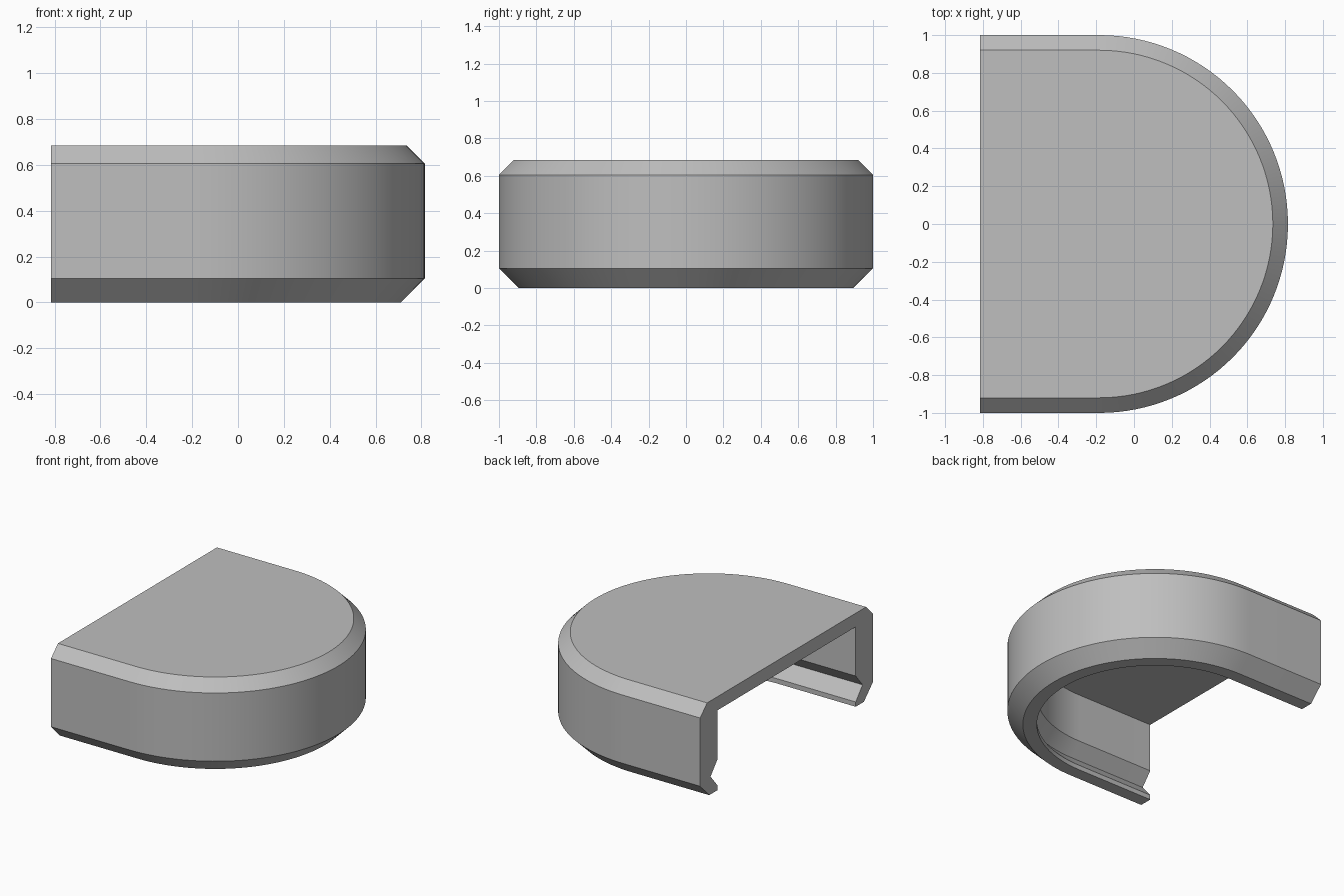
import bpy
import bmesh
import math

cube = bpy.data.objects.get("Cube")
if cube:
    bpy.data.objects.remove(cube)

OPEN_X = -0.815      # flat, open end
CENTRE_X = -0.185    # centre of the rounded end
SEGMENTS = 64

# Wall section as (inset from the outer outline, height), outer top to inner ceiling
section = [(0.08, 0.685), (0, 0.605), (0, 0.105), (0.105, 0), (0.2, 0),
           (0.2, 0.035), (0.12, 0.13), (0.2, 0.225), (0.2, 0.585)]


def outline(inset, z):
    """D-shaped open outline: straight side, half circle, straight side."""
    r = 1 - inset
    points = [(OPEN_X, -r, z)]
    for i in range(SEGMENTS + 1):
        a = math.pi * (i / SEGMENTS - 0.5)
        points.append((CENTRE_X + r * math.cos(a), r * math.sin(a), z))
    points.append((OPEN_X, r, z))
    return points


# Sweep the wall section around the outline
bm = bmesh.new()
rings = [[bm.verts.new(p) for p in outline(*s)] for s in section]
for upper, lower in zip(rings, rings[1:]):
    for i in range(len(upper) - 1):
        bm.faces.new((upper[i], lower[i], lower[i + 1], upper[i + 1]))

# Top plate, inner ceiling and the cut face of the open end
bm.faces.new(rings[0])
bm.faces.new(rings[-1])
bm.faces.new([r[0] for r in rings] + [r[-1] for r in reversed(rings)])
bmesh.ops.recalc_face_normals(bm, faces=bm.faces)

mesh = bpy.data.meshes.new("end_cap")
bm.to_mesh(mesh)
bm.free()
cap = bpy.data.objects.new("end_cap", mesh)
bpy.context.collection.objects.link(cap)

# Plain grey finish
grey = bpy.data.materials.new("plain_grey")
grey.use_nodes = True
colour = (0.52, 0.52, 0.52, 1)
grey.diffuse_color = colour
grey.node_tree.nodes["Principled BSDF"].inputs["Base Color"].default_value = colour
mesh.materials.append(grey)

# Smooth the rounded walls, keep the chamfers crisp
bpy.ops.object.select_all(action="DESELECT")
cap.select_set(True)
bpy.context.view_layer.objects.active = cap
bpy.ops.object.shade_smooth_by_angle(angle=math.radians(30))
